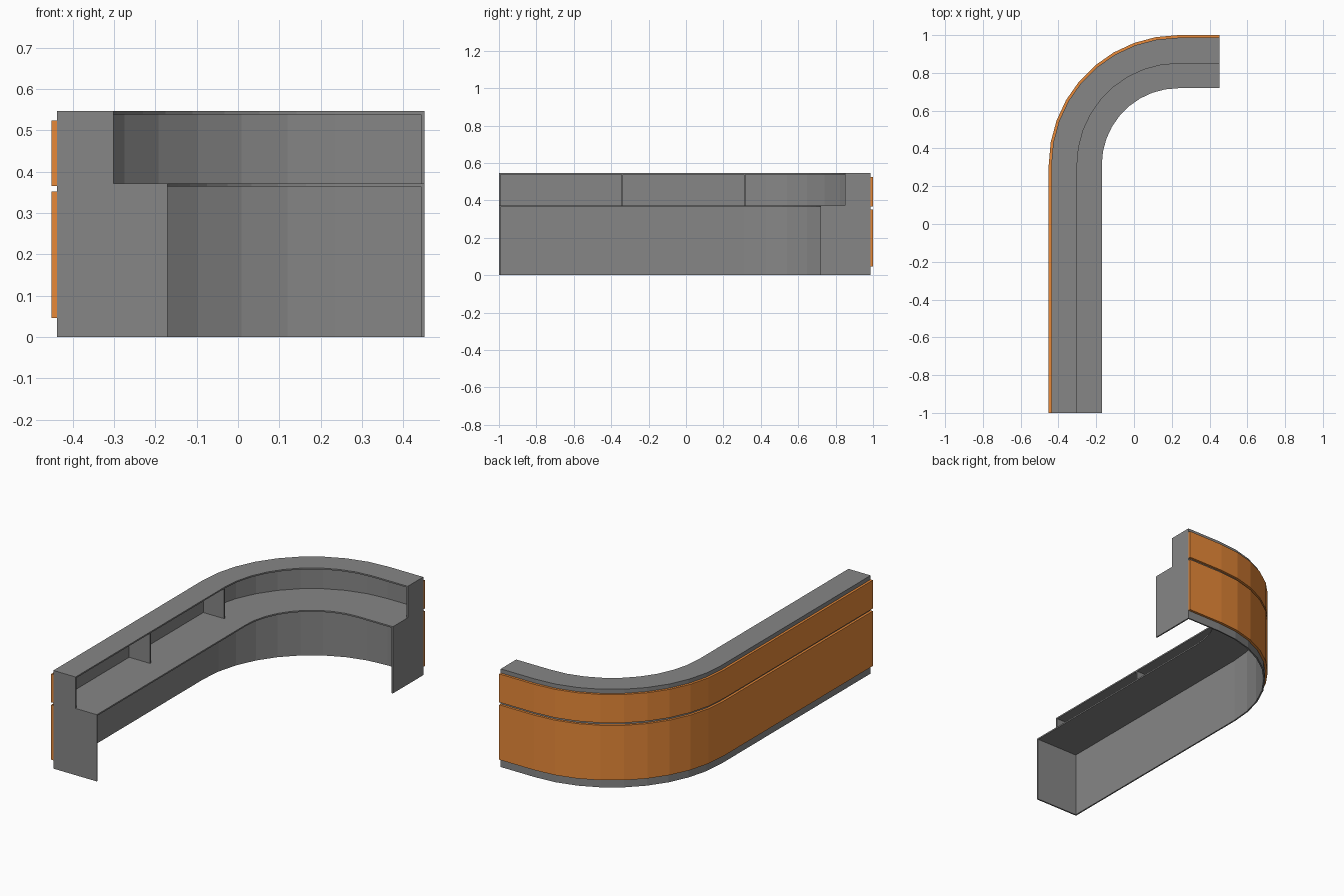
import bpy, bmesh, math

if "Cube" in bpy.data.objects:
    bpy.data.objects.remove(bpy.data.objects["Cube"])

HX, HY = 0.4515, 1.0        # half extents
R = 0.687                   # outer corner radius
CX, CY = -HX + R, HY - R    # corner centre
T = 0.008                   # board thickness
CLAD = 0.0135               # cladding thickness
SHELF, DEEP = 0.15, 0.281   # depth of upper top and of worktop
Z_WORK, Z_TOP = 0.372, 0.547


def material(name, color):
    mat = bpy.data.materials.new(name)
    mat.diffuse_color = (*color, 1)
    mat.use_nodes = True
    mat.node_tree.nodes["Principled BSDF"].inputs["Base Color"].default_value = mat.diffuse_color
    return mat


wood = material("orange_wood", (0.8, 0.25, 0.04))
grey = material("dark_grey", (0.24, 0.24, 0.24))


def finish(name, bm, mat=grey):
    bmesh.ops.recalc_face_normals(bm, faces=bm.faces)
    mesh = bpy.data.meshes.new(name)
    bm.to_mesh(mesh)
    bm.free()
    mesh.materials.append(mat)
    ob = bpy.data.objects.new(name, mesh)
    bpy.context.collection.objects.link(ob)
    return ob


def path(d, inset):
    """Counter line at depth d behind the outer face: straight, corner, straight."""
    r = R - d
    pts = [(CX - r, -HY + inset)]
    for i in range(10):
        a = math.radians(10 * i)
        pts.append((CX - r * math.cos(a), CY + r * math.sin(a)))
    return pts + [(HX - inset, CY + r)]


def sweep(name, d0, d1, z0, z1, inset=T, mat=grey):
    bm = bmesh.new()
    a, b = path(d0, inset), path(d1, inset)
    rings = [[bm.verts.new((*p, z0)), bm.verts.new((*q, z0)),
              bm.verts.new((*q, z1)), bm.verts.new((*p, z1))] for p, q in zip(a, b)]
    for m, n in zip(rings, rings[1:]):
        for i in range(4):
            j = (i + 1) % 4
            bm.faces.new((m[i], m[j], n[j], n[i]))
    bm.faces.new(rings[0])
    bm.faces.new(rings[-1])
    return finish(name, bm, mat)


def board(name, profile, place):
    """Flat board from a (depth, z) profile; place(d, z, t) gives the position."""
    bm = bmesh.new()
    face = bm.faces.new([bm.verts.new(place(d, z, 0)) for d, z in profile])
    back = bm.faces.new([bm.verts.new(place(d, z, T)) for d, z in profile])
    n = len(profile)
    for i in range(n):
        j = (i + 1) % n
        bm.faces.new((face.verts[i], face.verts[j], back.verts[j], back.verts[i]))
    return finish(name, bm)


# Outer wall, worktop and raised counter top
sweep("outer_wall", CLAD, CLAD + T, 0, Z_TOP - T)
sweep("worktop", CLAD + T, DEEP, Z_WORK - T, Z_WORK)
sweep("counter_top", CLAD, SHELF, Z_TOP - T, Z_TOP)

# Cladding panels on the outside
sweep("lower_cladding", 0, CLAD, 0.046, 0.352, 0, wood)
sweep("upper_cladding", 0, CLAD, 0.366, 0.524, 0, wood)

# Stepped end panels
step = [(CLAD, 0), (DEEP, 0), (DEEP, Z_WORK), (SHELF, Z_WORK),
        (SHELF, Z_TOP), (CLAD, Z_TOP)]
board("front_end_panel", step, lambda d, z, t: (-HX + d, -HY + t, z))
board("side_end_panel", step, lambda d, z, t: (HX - t, HY - d, z))

# Dividers under the raised top
div = [(CLAD + T, Z_WORK), (SHELF, Z_WORK), (SHELF, Z_TOP - T), (CLAD + T, Z_TOP - T)]
for k, y in enumerate((-0.344, CY - T / 2)):
    board(f"divider_{k + 1}", div, lambda d, z, t: (-HX + d, y + t, z))
